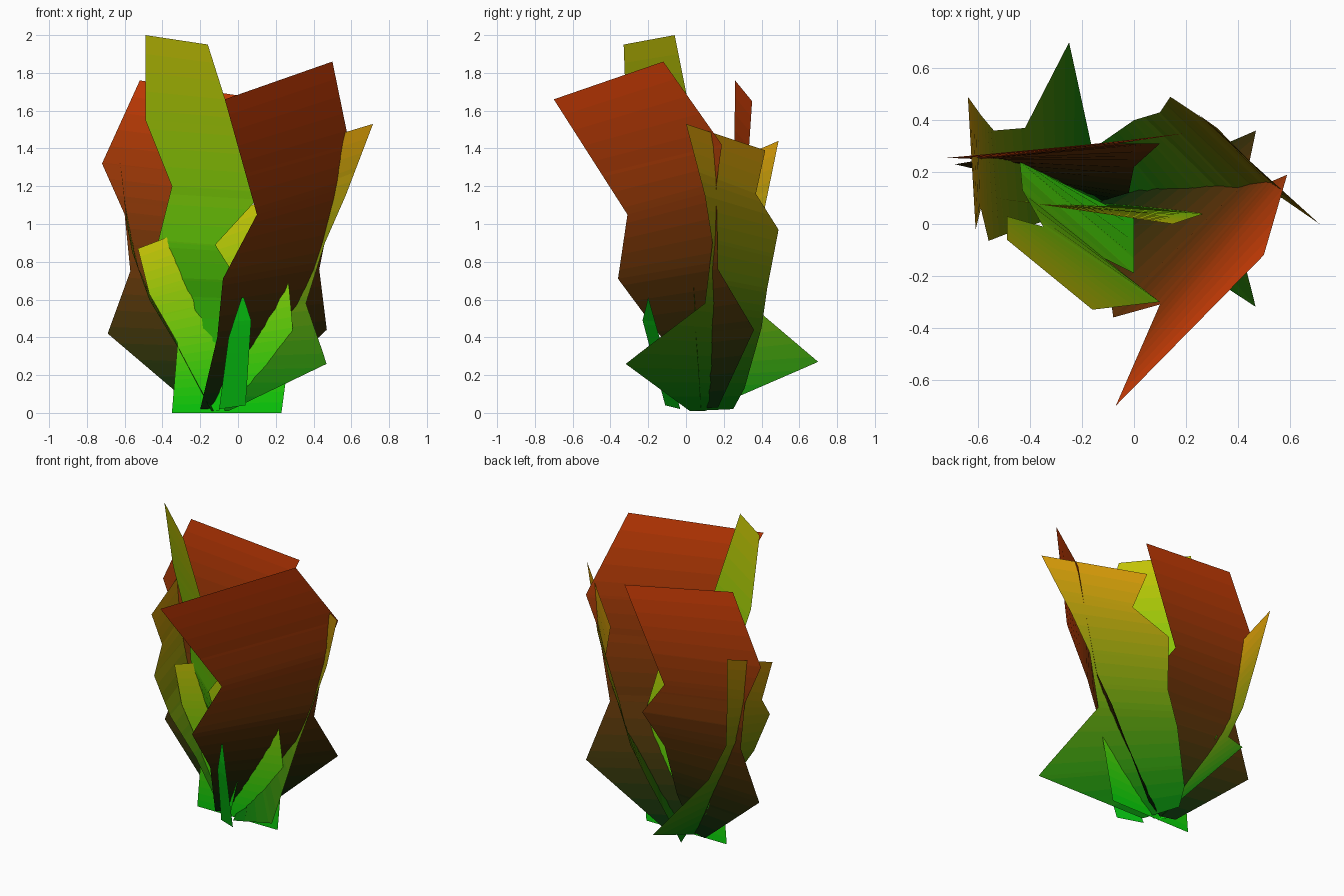
import bpy, bmesh
from mathutils import Vector


def sample(edge, t):
    """Point on an edge polyline at normalised height t."""
    z0, z1 = edge[0][2], edge[-1][2]
    z = z0 + (z1 - z0) * t
    for a, b in zip(edge, edge[1:]):
        if z <= b[2] + 1e-6:
            return Vector(a).lerp(Vector(b), max(0, (z - a[2]) / (b[2] - a[2])))
    return Vector(edge[-1])


def blade(name, left, right, low, high, bands=20):
    """Ribbon leaf between two jagged edges, coloured base to tip."""
    ts = {round(i / bands, 3) for i in range(bands + 1)}
    for e in (left, right):
        ts |= {round((p[2] - e[0][2]) / (e[-1][2] - e[0][2]), 3) for p in e}
    ts = sorted(ts)
    me = bpy.data.meshes.new(name)
    for i in range(bands):
        k = (i + 0.5) / bands
        mat = bpy.data.materials.new(f"{name}_tint_{i}")
        # blend as seen on screen, then convert to linear colour
        mat.diffuse_color = [(a + (b - a) * k) ** 2.2 for a, b in zip(low, high)] + [1]
        me.materials.append(mat)
    bm = bmesh.new()
    rows = [[bm.verts.new(sample(left, t)), bm.verts.new(sample(right, t))] for t in ts]
    for i, (a, b) in enumerate(zip(rows, rows[1:])):
        f = bm.faces.new((a[0], a[1], b[1], b[0]))
        f.material_index = min(bands - 1, int((ts[i] + ts[i + 1]) / 2 * bands))
    bm.to_mesh(me)
    bm.free()
    bpy.context.collection.objects.link(bpy.data.objects.new(name, me))


DARK, RED = (0.04, 0.17, 0.06), (0.85, 0.26, 0.06)
GREEN, GOLD = (0.04, 0.48, 0.07), (0.82, 0.58, 0.06)
LIME, YELLOW = (0.05, 0.82, 0.07), (0.79, 0.77, 0.06)

# tall yellow-green leaf in the front left
blade("tall_leaf",
      [(-.16, .1, .01), (-.44, .24, .62), (-.43, .13, .88), (-.35, -.01, 1.2), (-.49, .03, 1.55), (-.49, -.06, 2.0)],
      [(-.1, .06, .01), (0, .02, .35), (0, -.19, .7), (-.12, -.13, .89), (.1, -.3, 1.13), (-.16, -.33, 1.95)],
      LIME, YELLOW)

# red leaf in the front right
blade("red_front_leaf",
      [(-.2, .05, .02), (-.11, -.13, .4), (-.08, -.36, .71), (.1, -.31, 1.05), (-.07, -.70, 1.66)],
      [(.03, .17, .03), (.47, .36, .44), (.43, .17, .76), (.52, .16, 1.2), (.59, .19, 1.42), (.5, -.12, 1.86)],
      DARK, RED)

# red leaf at the back left
blade("red_back_leaf",
      [(-.22, .12, .02), (-.69, .23, .42), (-.57, .25, .75), (-.6, .25, 1.05), (-.72, .255, 1.32), (-.52, .26, 1.76)],
      [(-.12, .09, .02), (-.02, .12, .25), (0, .22, .6), (.1, .31, .83), (-.06, .31, 1.05), (.2, .35, 1.65)],
      DARK, RED)

# golden leaf on the right
blade("golden_right_leaf",
      [(-.05, .02, .01), (.47, -.32, .26), (.36, .1, .58), (.46, .14, .9), (.57, .1, 1.15), (.715, 0, 1.53)],
      [(-.14, .25, .02), (-.13, .31, .13), (0, .4, .45), (.1, .43, .66), (.14, .49, .97), (.32, .37, 1.16), (.25, .42, 1.39)],
      GREEN, GOLD)

# golden leaf on the left
blade("golden_left_leaf",
      [(-.12, .1, .01), (-.25, .70, .27), (-.42, .37, .55), (-.54, .36, .8), (-.59, .42, 1.1), (-.64, .49, 1.44)],
      [(-.14, .05, .01), (-.32, .02, .35), (-.47, -.03, .6), (-.56, -.065, .85), (-.59, .06, 1.0), (-.61, -.02, 1.22)],
      GREEN, GOLD)

# broad upright leaf through the middle
blade("middle_leaf",
      [(-.35, .08, 0), (-.32, .08, .37), (-.47, .09, .63), (-.53, .1, .87)],
      [(.23, .08, 0), (.29, .05, .45), (.27, .04, .67), (.15, 0, 1.13)],
      LIME, (.84, .82, .06))

# short pointed leaf at the front
blade("short_leaf",
      [(-.1, -.03, .02), (-.05, -.14, .4), (.02, -.2, .61)],
      [(.04, -.11, .04), (.07, -.23, .49), (.03, -.2, .612)],
      (.05, .72, .09), (.06, .74, .09), 4)
